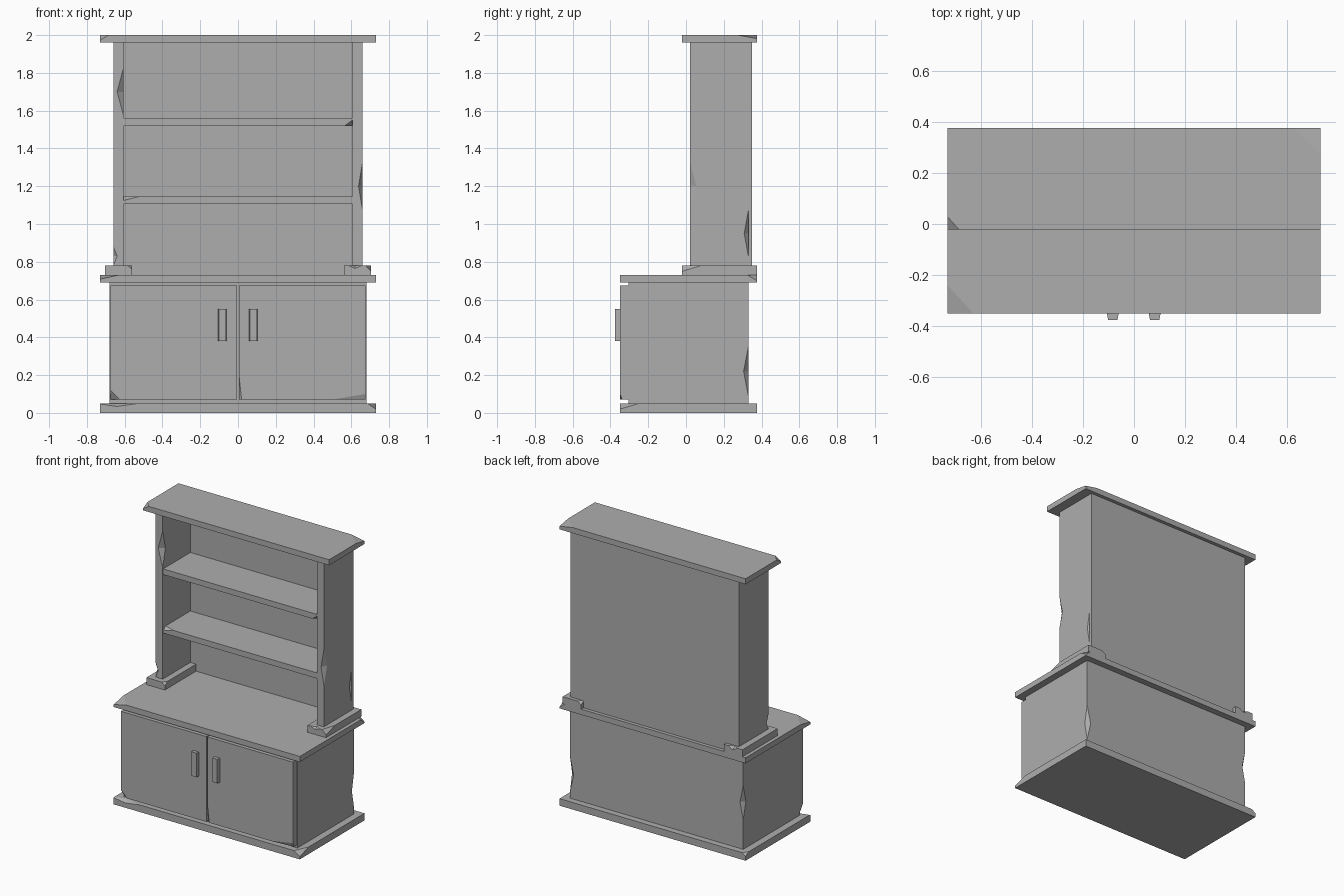
import bpy
import bmesh
from mathutils import Vector

cube = bpy.data.objects.get("Cube")
if cube:
    bpy.data.objects.remove(cube, do_unlink=True)

GREY = (0.42, 0.42, 0.42, 1)
mat = bpy.data.materials.new("plain grey")
mat.use_nodes = True
mat.diffuse_color = GREY
shader = mat.node_tree.nodes["Principled BSDF"]
shader.inputs["Base Color"].default_value = GREY
shader.inputs["Roughness"].default_value = 0.8


def link(name, bm):
    bmesh.ops.recalc_face_normals(bm, faces=bm.faces)
    mesh = bpy.data.meshes.new(name)
    bm.to_mesh(mesh)
    bm.free()
    mesh.materials.append(mat)
    obj = bpy.data.objects.new(name, mesh)
    bpy.context.collection.objects.link(obj)
    return obj


def chip(obj, centre, radii):
    """Cut a diamond-shaped nick centred on an edge or a corner."""
    bm = bmesh.new()
    for axis in range(3):
        for sign in (-1, 1):
            point = Vector(centre)
            point[axis] += sign * radii[axis]
            bm.verts.new(point)
    bmesh.ops.convex_hull(bm, input=bm.verts)
    cutter = link("chip_cutter", bm)
    cutter.hide_render = True
    mod = obj.modifiers.new("chip", "BOOLEAN")
    mod.operation = "DIFFERENCE"
    mod.solver = "EXACT"
    mod.object = cutter
    bpy.context.view_layer.update()
    graph = bpy.context.evaluated_depsgraph_get()
    result = bpy.data.meshes.new_from_object(obj.evaluated_get(graph))
    obj.modifiers.clear()
    obj.data = result
    bpy.data.objects.remove(cutter, do_unlink=True)


def box(name, x, y, z, chips=(), front_scale=1):
    """Box from axis ranges, with optional narrower front and nicks."""
    bm = bmesh.new()
    bmesh.ops.create_cube(bm, size=1)
    mid = [sum(r) / 2 for r in (x, y, z)]
    size = [r[1] - r[0] for r in (x, y, z)]
    for v in bm.verts:
        if v.co.y < 0:
            v.co.x *= front_scale
        v.co = Vector(m + c * s for m, c, s in zip(mid, v.co, size))
    obj = link(name, bm)
    for centre, radii in chips:
        chip(obj, centre, radii)
    return obj


W = 0.73           # half width of the slabs
FRONT, BACK = -0.35, 0.375

# Lower cabinet
box("base_slab", (-W, W), (FRONT, BACK), (0, 0.05), [
    ((W, FRONT, 0.05), (0.045, 0.1, 0.03)),
    ((-0.64, FRONT, 0.05), (0.11, 0.03, 0.016)),
    ((-W, BACK, 0.05), (0.03, 0.03, 0.02))])
box("cabinet_body", (-0.68, 0.68), (-0.305, 0.33), (0.05, 0.69), [
    ((0.68, 0.33, 0.22), (0.03, 0.025, 0.13)),
    ((-0.68, 0.33, 0.38), (0.025, 0.03, 0.12))])
box("counter_top", (-W, W), (FRONT, BACK), (0.69, 0.73), [
    ((-W, FRONT, 0.73), (0.1, 0.11, 0.022)),
    ((W, BACK, 0.73), (0.04, 0.05, 0.03))])

# Doors and handles
box("right_door", (-0.675, -0.004), (FRONT, -0.305), (0.07, 0.675), [
    ((-0.675, FRONT, 0.07), (0.05, 0.035, 0.05))])
box("left_door", (0.004, 0.675), (FRONT, -0.305), (0.07, 0.675), [
    ((0.675, FRONT, 0.07), (0.18, 0.012, 0.03)),
    ((0.004, FRONT, 0.07), (0.015, 0.015, 0.14))])
for side, x in (("right", -0.083), ("left", 0.081)):
    box(side + "_handle", (x - 0.023, x + 0.023), (-0.375, FRONT),
        (0.38, 0.55), front_scale=0.8)

# Feet and uprights of the open shelving
box("right_foot", (-0.705, -0.56), (-0.02, BACK), (0.73, 0.78), [
    ((-0.56, -0.02, 0.78), (0.025, 0.03, 0.02)),
    ((-0.63, BACK, 0.78), (0.035, 0.025, 0.02))])
box("left_foot", (0.56, 0.705), (-0.02, BACK), (0.73, 0.78), [
    ((0.705, -0.02, 0.78), (0.03, 0.1, 0.03)),
    ((0.62, -0.02, 0.78), (0.035, 0.02, 0.015)),
    ((0.56, BACK, 0.78), (0.03, 0.03, 0.02))])
box("right_upright", (-0.66, -0.605), (0.02, 0.33), (0.73, 1.96), [
    ((-0.605, 0.02, 1.70), (0.035, 0.03, 0.13)),
    ((-0.66, 0.02, 0.83), (0.02, 0.02, 0.05))])
box("left_upright", (0.605, 0.66), (0.02, 0.33), (0.73, 1.96), [
    ((0.66, 0.02, 1.20), (0.022, 0.035, 0.13)),
    ((0.66, 0.33, 0.95), (0.025, 0.022, 0.12))])
box("back_panel", (-0.66, 0.66), (0.33, 0.35), (0.73, 1.96))

# Shelves and cornice
box("lower_shelf", (-0.605, 0.605), (0.025, 0.33), (1.105, 1.145), [
    ((-0.605, 0.025, 1.145), (0.08, 0.03, 0.02))])
box("upper_shelf", (-0.605, 0.605), (0.025, 0.33), (1.52, 1.56), [
    ((0.605, 0.025, 1.52), (0.04, 0.04, 0.03))])
box("top_slab", (-W, W), (-0.022, BACK), (1.96, 2.0), [
    ((-W, -0.022, 2.0), (0.045, 0.05, 0.027)),
    ((W, BACK, 2.0), (0.1, 0.1, 0.018))])
